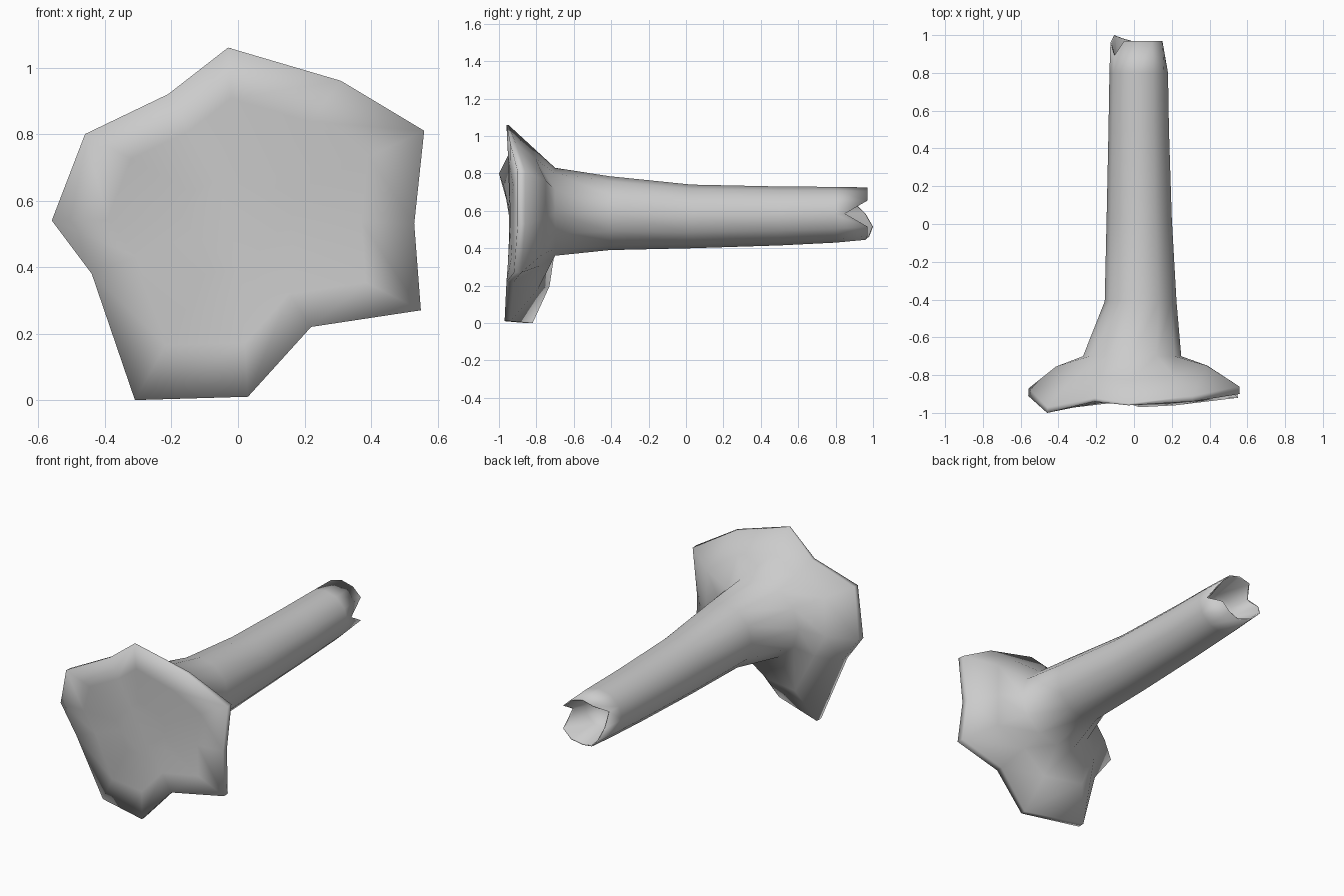
import bpy, bmesh
from math import sin, cos, radians

if "Cube" in bpy.data.objects:
    bpy.data.objects.remove(bpy.data.objects["Cube"])

# Root plate outline, clockwise from the top: x, z, front y, back y
RIM = [(-0.03, 1.06, -0.96, -0.95), (0.31, 0.96, -0.94, -0.91), (0.56, 0.81, -0.90, -0.86),
       (0.53, 0.53, -0.90, -0.86), (0.55, 0.27, -0.92, -0.88), (0.22, 0.22, -0.96, -0.92),
       (0.03, 0.01, -0.97, -0.94), (-0.31, 0.0, -0.86, -0.82), (-0.44, 0.38, -0.93, -0.87),
       (-0.56, 0.54, -0.91, -0.87), (-0.46, 0.80, -1.0, -0.97), (-0.21, 0.92, -0.94, -0.92)]
# Trunk sections: y, left x, right x, bottom z, top z
TRUNK = [(-0.70, -0.27, 0.25, 0.36, 0.83), (-0.41, -0.155, 0.225, 0.39, 0.785),
         (0.03, -0.145, 0.20, 0.40, 0.74), (0.50, -0.135, 0.185, 0.415, 0.73),
         (0.80, -0.13, 0.18, 0.43, 0.728)]
# Broken end: y of each point round the jagged lip
LIP = [0.97, 0.97, 0.97, 0.85, 0.97, 0.97, 0.96, 0.98, 1.0, 0.96, 0.89, 0.97]
N = len(RIM)


def oval(y, x0, x1, z0, z1, scale=1.0):
    cx, cz = (x0 + x1) / 2, (z0 + z1) / 2
    return [(cx + scale * (x1 - x0) / 2 * sin(radians(30 * i)), y,
             cz + scale * (z1 - z0) / 2 * cos(radians(30 * i))) for i in range(N)]


def with_lip(ring, offset):
    return [(x, y + offset, z) for (x, _, z), y in zip(ring, LIP)]


# Face of the root plate, dished towards its thin rim
rings = [[(x * s, yf * s * s - 0.945 * (1 - s * s), z * s + 0.55 * (1 - s))
          for x, z, yf, yb in RIM] for s in (0.3, 0.7, 1.0)]
back = [(x * 0.995, yb, z) for x, z, yf, yb in RIM]
rings.append(back)

# Flare from the rim into the trunk
base = oval(*TRUNK[0])
flare = []
for i, (a, b) in enumerate(zip(back, base)):
    bulge = 0.03 if 2 <= i <= 9 else 0.0
    flare.append(((a[0] + b[0]) / 2, (a[1] + b[1]) / 2 + bulge, (a[2] + b[2]) / 2))
rings.append(flare)

# Trunk, broken lip and hollow
rings += [oval(*t) for t in TRUNK]
end = (0.97, -0.125, 0.17, 0.445, 0.725)
rings.append(with_lip(oval(*end), 0))
rings.append(with_lip(oval(*end, scale=0.95), -0.005))
rings.append(oval(0.78, *end[1:], scale=0.75))
rings.append(oval(0.72, *end[1:], scale=0.4))

# Skin all rings into one closed log
bm = bmesh.new()
loops = [[bm.verts.new(p) for p in r] for r in rings]
for a, b in zip(loops, loops[1:]):
    for i in range(N):
        j = (i + 1) % N
        bm.faces.new((a[i], a[j], b[j], b[i]))
bm.faces.new(loops[0])
bm.faces.new(loops[-1])
bmesh.ops.recalc_face_normals(bm, faces=bm.faces[:])
mesh = bpy.data.meshes.new("fallen_log")
bm.to_mesh(mesh)
bm.free()
mesh.shade_smooth()
log = bpy.data.objects.new("fallen_log", mesh)
bpy.context.collection.objects.link(log)
